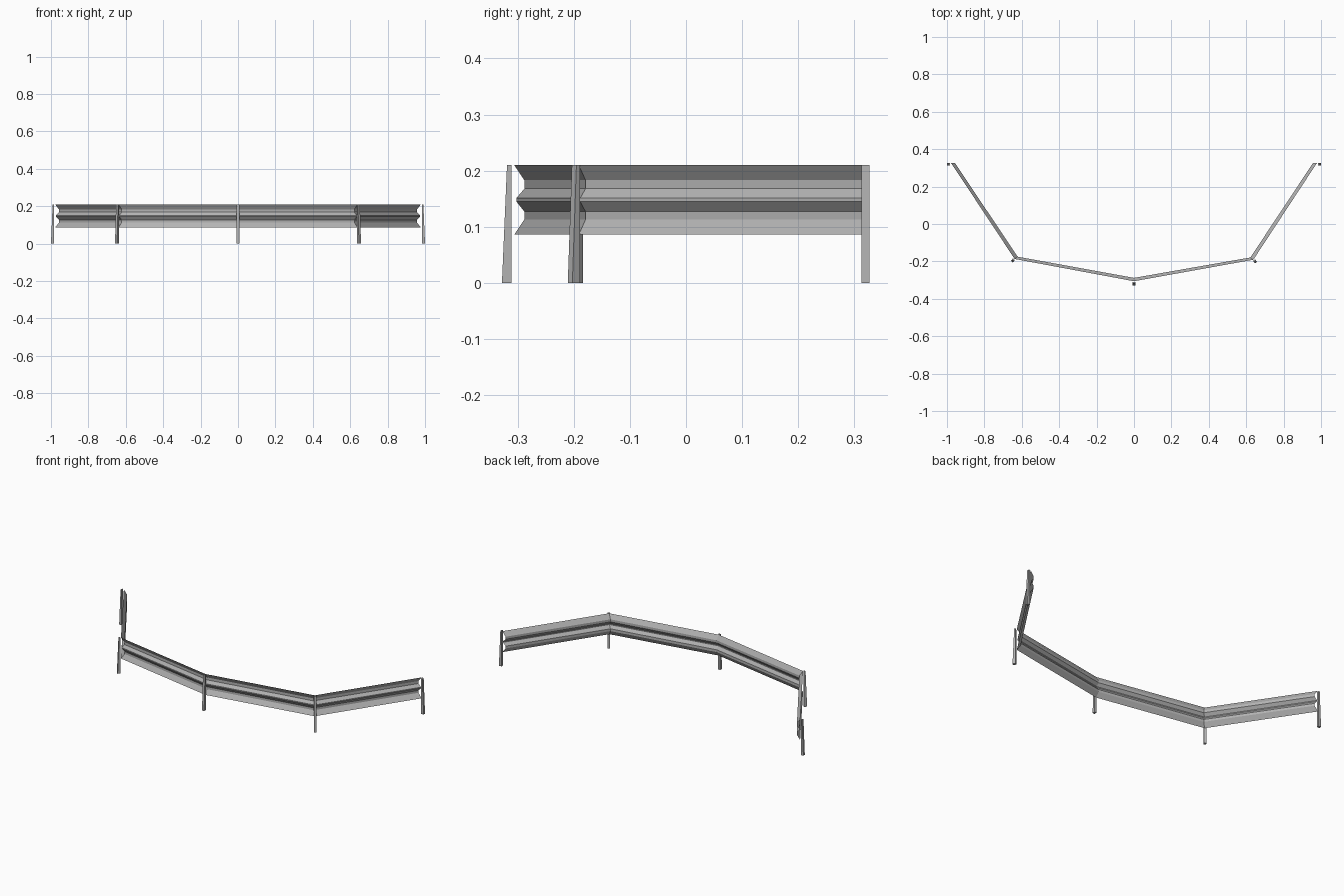
import bpy, bmesh
from mathutils import Vector

if "Cube" in bpy.data.objects:
    bpy.data.objects.remove(bpy.data.objects["Cube"], do_unlink=True)

# Galvanised steel
steel = bpy.data.materials.new("galvanised_grey")
steel.use_nodes = True
GREY = (0.45, 0.45, 0.45, 1)
steel.diffuse_color = GREY
steel.node_tree.nodes["Principled BSDF"].inputs["Base Color"].default_value = GREY


def finish(bm, name):
    mesh = bpy.data.meshes.new(name)
    bm.to_mesh(mesh)
    bm.free()
    mesh.materials.append(steel)
    obj = bpy.data.objects.new(name, mesh)
    bpy.context.collection.objects.link(obj)
    return obj


# Corrugated rail: each station holds the outer and inner plan points of the bend
stations = [
    ((-0.978, 0.326), (-0.957, 0.326)),
    ((-0.638, -0.187), (-0.622, -0.175)),
    ((0, -0.306), (0, -0.288)),
    ((0.638, -0.191), (0.622, -0.179)),
    ((0.978, 0.326), (0.957, 0.326)),
]
# Cross-section: height, and how far from outer (0) to inner (1)
profile = [(0.21, 0), (0.183, 1), (0.168, 1), (0.151, 0.2),
           (0.145, 0.2), (0.127, 1), (0.113, 1), (0.086, 0)]

bm = bmesh.new()
rows = []
for outer, inner in stations:
    o, i = Vector(outer), Vector(inner)
    rows.append([bm.verts.new((*o.lerp(i, t), z)) for z, t in profile])
for a, b in zip(rows, rows[1:]):
    for k in range(len(profile) - 1):
        bm.faces.new((a[k], a[k + 1], b[k + 1], b[k]))
finish(bm, "corrugated_rail")


# Posts: boxes whose outer face leans in toward the top
def post(name, base, outward, width=0.0136, depth=0.017, top_depth=0.008, height=0.21):
    out = Vector((*outward, 0)).normalized()
    side = Vector((-out.y, out.x, 0))
    bm = bmesh.new()
    bmesh.ops.create_cube(bm, size=1)
    for v in bm.verts:
        top = v.co.z > 0
        reach = (top_depth if top else depth) if v.co.x > 0 else 0
        v.co = (Vector((*base, height if top else 0))
                + out * reach + side * v.co.y * width)
    finish(bm, name)


post("centre_post", (0, -0.311), (0, -1))
for label, s, shift in (("left", 1, 0), ("right", -1, 0.005)):
    post(label + "_bend_post", (s * 0.642, -0.193 + shift), (s * 0.6, -0.8))
    post(label + "_end_post", (s * 0.983, 0.32), (s, 0))
